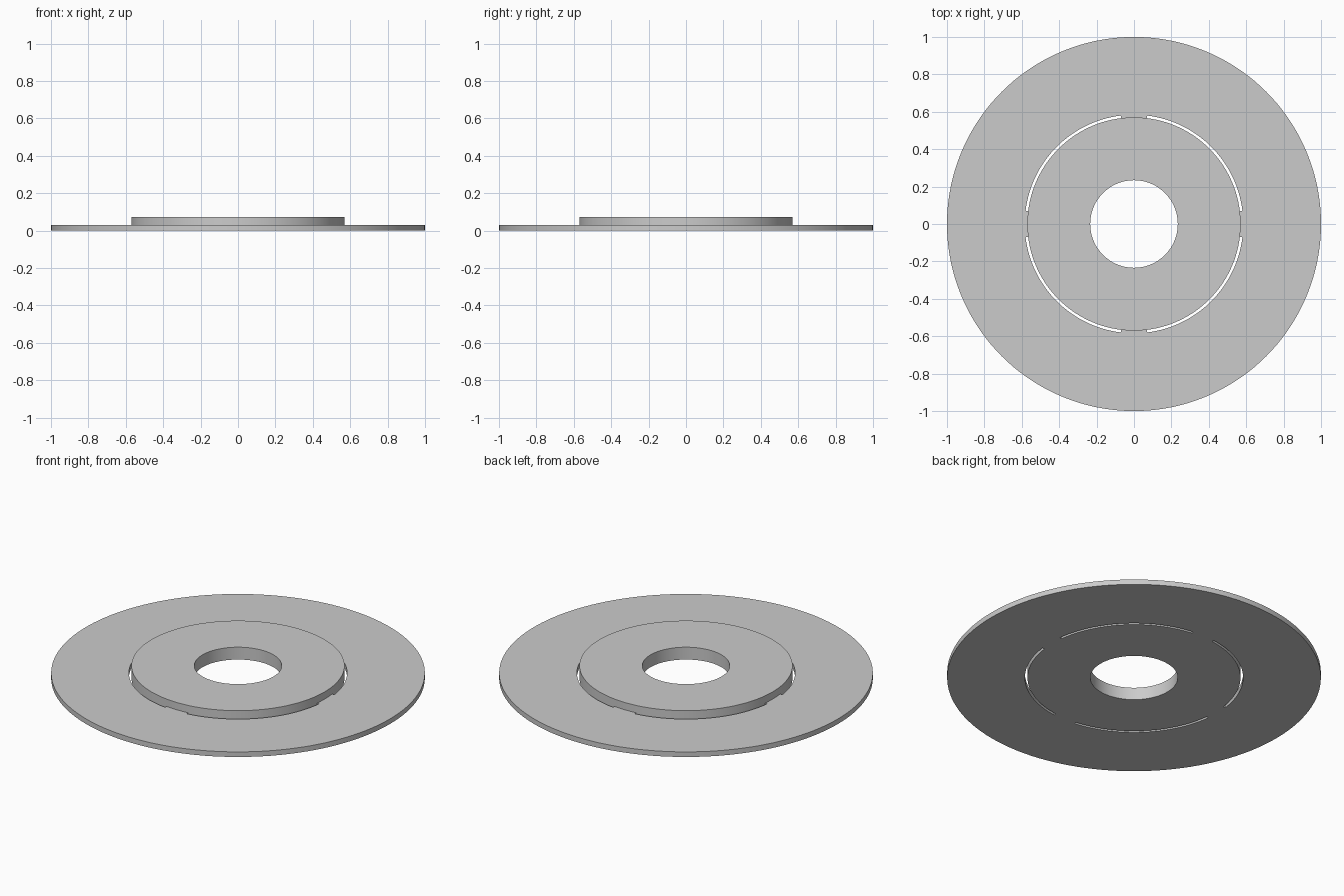
import bpy
import bmesh
from math import cos, sin, radians

cube = bpy.data.objects.get("Cube")
if cube:
    bpy.data.objects.remove(cube, do_unlink=True)

# Main sizes
BORE, HUB, SLOT, RIM = 0.234, 0.57, 0.584, 1.0
FLANGE_Z, HUB_Z = 0.03, 0.073
BRIDGE_HALF = 7            # half angle of each bridge, in degrees
BRIDGE_STEPS, SLOT_STEPS = 6, 30

# Cross-sections as (radius, height) loops
hub_section = [(BORE, 0), (HUB, 0), (HUB, FLANGE_Z), (HUB, HUB_Z), (BORE, HUB_Z)]
flange_section = [(SLOT, 0), (RIM, 0), (RIM, FLANGE_Z), (SLOT, FLANGE_Z)]
joined_section = [(BORE, 0), (HUB, 0), (SLOT, 0), (RIM, 0), (RIM, FLANGE_Z),
                  (SLOT, FLANGE_Z), (HUB, FLANGE_Z), (HUB, HUB_Z), (BORE, HUB_Z)]
bridge_end = [(HUB, 0), (SLOT, 0), (SLOT, FLANGE_Z), (HUB, FLANGE_Z)]

bm = bmesh.new()


def ring_points(section, angle):
    a = radians(angle)
    return [bm.verts.new((r * cos(a), r * sin(a), z)) for r, z in section]


def sweep(section, start, end, steps):
    """Sweep a closed section round the z axis between two angles."""
    rings = [ring_points(section, start + (end - start) * i / steps)
             for i in range(steps + 1)]
    n = len(section)
    for a, b in zip(rings, rings[1:]):
        for i in range(n):
            j = (i + 1) % n
            bm.faces.new((a[i], a[j], b[j], b[i]))


# Four bridges alternate with four open slots
for quarter in range(0, 360, 90):
    first, last = quarter - BRIDGE_HALF, quarter + BRIDGE_HALF
    sweep(joined_section, first, last, BRIDGE_STEPS)
    for section in (hub_section, flange_section):
        sweep(section, last, first + 90, SLOT_STEPS)
    for angle in (first, last):
        bm.faces.new(ring_points(bridge_end, angle))

bmesh.ops.remove_doubles(bm, verts=bm.verts, dist=0.0005)
bmesh.ops.recalc_face_normals(bm, faces=bm.faces)
mesh = bpy.data.meshes.new("slotted_flange")
bm.to_mesh(mesh)
bm.free()

# Plain grey material
grey = bpy.data.materials.new("plain_grey")
grey.use_nodes = True
colour = (0.6, 0.6, 0.6, 1)
grey.diffuse_color = colour
grey.node_tree.nodes["Principled BSDF"].inputs["Base Color"].default_value = colour
mesh.materials.append(grey)

flange = bpy.data.objects.new("slotted_flange", mesh)
bpy.context.collection.objects.link(flange)
bpy.ops.object.select_all(action='DESELECT')
flange.select_set(True)
bpy.context.view_layer.objects.active = flange
bpy.ops.object.shade_smooth_by_angle(angle=radians(30))
